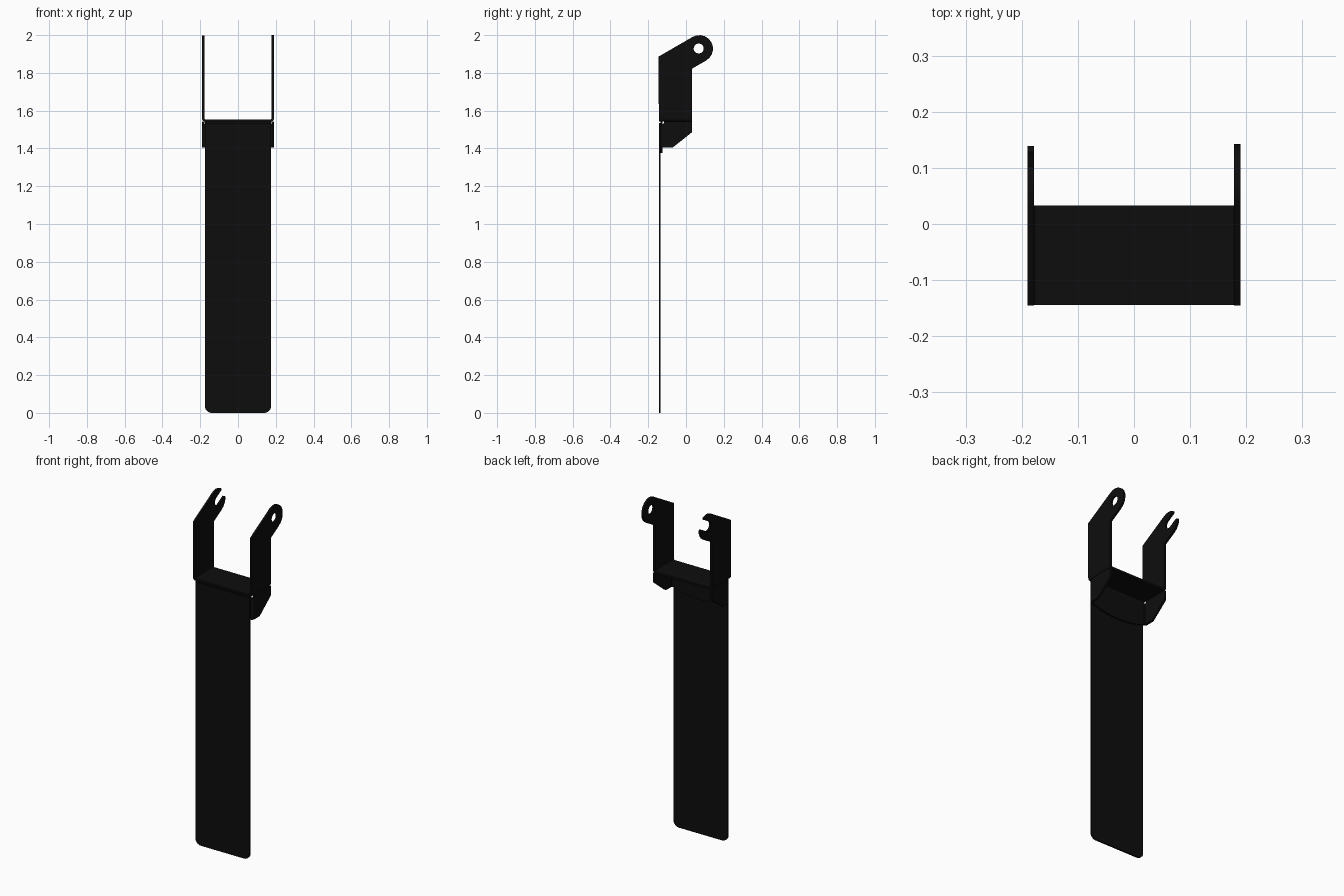
import bpy, bmesh, math
from mathutils import Vector

cube = bpy.data.objects.get("Cube")
if cube:
    bpy.data.objects.remove(cube, do_unlink=True)

black = bpy.data.materials.new("black metal")
black.use_nodes = True
COL = (0.004, 0.004, 0.004, 1)
black.diffuse_color = COL
black.node_tree.nodes["Principled BSDF"].inputs["Base Color"].default_value = COL

PLACE = {"X": lambda p, t: (t, p[0], p[1]),
         "Y": lambda p, t: (p[0], t, p[1]),
         "Z": lambda p, t: (p[0], p[1], t)}


def sheet(name, loops, axis, start, end):
    """Fill outline loops (later loops are holes) and extrude along an axis."""
    bm = bmesh.new()
    edges = []
    for loop in loops:
        vs = [bm.verts.new(PLACE[axis](p, start)) for p in loop]
        edges += [bm.edges.new((vs[i - 1], vs[i])) for i in range(len(vs))]
    bmesh.ops.triangle_fill(bm, use_beauty=True, edges=edges)
    ext = bmesh.ops.extrude_face_region(bm, geom=bm.faces[:])
    move = Vector(PLACE[axis]((0, 0), end - start))
    bmesh.ops.translate(bm, vec=move,
                        verts=[g for g in ext["geom"] if isinstance(g, bmesh.types.BMVert)])
    bmesh.ops.recalc_face_normals(bm, faces=bm.faces[:])
    mesh = bpy.data.meshes.new(name)
    bm.to_mesh(mesh)
    bm.free()
    mesh.materials.append(black)
    ob = bpy.data.objects.new(name, mesh)
    bpy.context.collection.objects.link(ob)
    bpy.ops.object.select_all(action="DESELECT")
    ob.select_set(True)
    bpy.context.view_layer.objects.active = ob
    bpy.ops.object.shade_smooth_by_angle(angle=math.radians(35))
    return ob


def arc(cx, cy, r, a0, a1, n):
    return [(cx + r * math.cos(math.radians(a0 + (a1 - a0) * i / n)),
             cy + r * math.sin(math.radians(a0 + (a1 - a0) * i / n))) for i in range(n + 1)]


def rect(a0, b0, a1, b1):
    return [(a0, b0), (a1, b0), (a1, b1), (a0, b1)]


IN, OUT, T = 0.178, 0.19, 0.012      # inner and outer side, sheet thickness
FRONT, BACK = -0.144, 0.033
BEND_X, BEND_R = 0.174, 0.016

# Long flat blade with rounded lower corners
R = 0.035
sheet("blade", [arc(-0.175 + R, R, R, 180, 270, 5) + arc(0.175 - R, R, R, 270, 360, 5)
                + [(0.175, 1.535), (-0.175, 1.535)]], "Y", FRONT, -0.134)

# Bridge across the top of the blade
ARM_Z = 1.558
sheet("bridge", [rect(-BEND_X, FRONT, BEND_X, BACK)], "Z", ARM_Z - BEND_R, ARM_Z - BEND_R + T)

# Backing flange with a bowed lower edge
FLANGE_Y = -0.135
bow = [(x / 8 * BEND_X, 1.375 + 0.03 * (x / 8) ** 2) for x in range(-8, 9)]
sheet("backing_flange", [bow + [(BEND_X, 1.545), (-BEND_X, 1.545)]], "Y", FLANGE_Y, FLANGE_Y + 0.01)

# Angled arm tips: local frame tilted 30 degrees about the tip centre
C30, S30 = math.cos(math.radians(30)), math.sin(math.radians(30))


def tilt(pts):
    return [(0.071 + u * C30 - v * S30, 1.928 + u * S30 + v * C30) for u, v in pts]


def arm_outline(tip):
    pts = [(-0.0855, -0.072)] + tip + [(-0.208, 0.072)]
    return [(FRONT, ARM_Z), (BACK, ARM_Z)] + tilt(pts)


HOLE_R = 0.027
closed_tip = arc(0, 0, 0.072, -90, 90, 10)
hole = tilt(arc(-0.003, 0.003, HOLE_R, 0, 330, 11))
slot_tip = (arc(-0.005, 0, 0.072, -90, -28, 4)
            + [(0.052, -0.025)]
            + arc(-0.003, 0.002, HOLE_R, 270, 90, 8)
            + [(0.052, 0.029)] + arc(-0.005, 0, 0.072, 30, 90, 4))
sheet("left_arm", [arm_outline(closed_tip), hole], "X", IN, OUT)
sheet("right_arm", [arm_outline(slot_tip)], "X", -OUT, -IN)

# Side ears and the folded corners, on both sides
EAR_Y = FLANGE_Y + BEND_R
ear = [(EAR_Y, 1.405), (-0.07, 1.405), (BACK, 1.487), (BACK, 1.543),
       (-0.115, 1.543), (EAR_Y, 1.53)]
for side, s in (("left", 1), ("right", -1)):
    sheet(side + "_ear", [ear], "X", s * IN, s * OUT)
    fold = lambda cy: [(s * x, y) for x, y in
                       arc(BEND_X, cy, BEND_R, -90, 0, 5) + arc(BEND_X, cy, BEND_R - T, 0, -90, 5)]
    sheet(side + "_arm_fold", [fold(ARM_Z)], "Y", FRONT, BACK)
    sheet(side + "_ear_fold", [fold(EAR_Y)], "Z", 1.405, 1.53)
